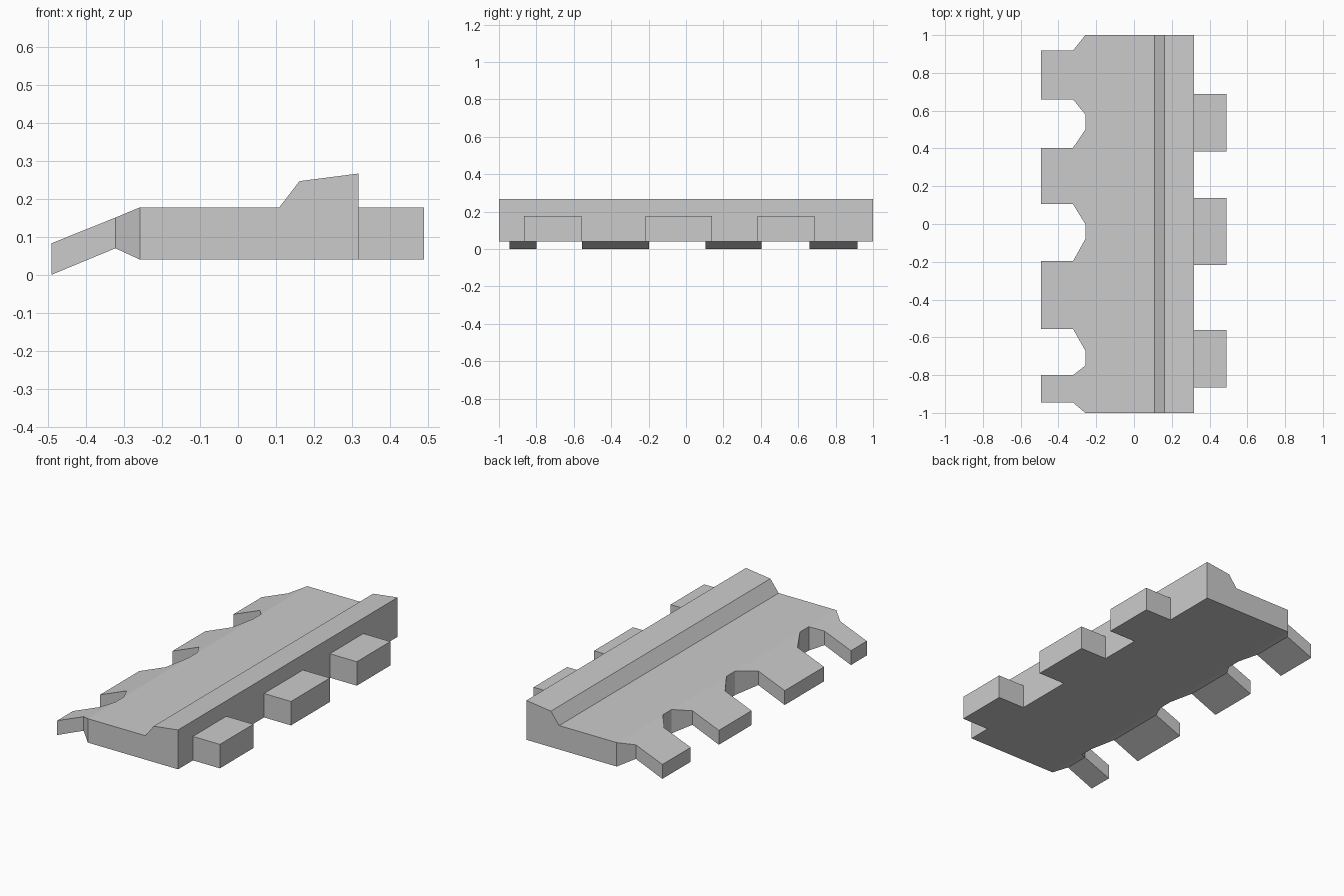
import bpy, bmesh

if "Cube" in bpy.data.objects:
    bpy.data.objects.remove(bpy.data.objects["Cube"])

Z0, Z1 = 0.04, 0.178          # underside and deck height
ROOT_L, ROOT_R = -0.258, 0.318


def finish(bm, name):
    bmesh.ops.recalc_face_normals(bm, faces=bm.faces)
    mesh = bpy.data.meshes.new(name)
    bm.to_mesh(mesh)
    bm.free()
    obj = bpy.data.objects.new(name, mesh)
    bpy.context.collection.objects.link(obj)
    return obj


def loft(name, sections):
    """Rectangular sections (x, y0, y1, z0, z1) joined along x; root end left open."""
    bm = bmesh.new()
    rings = [[bm.verts.new((x, y, z)) for y, z in
              ((y0, z0), (y1, z0), (y1, z1), (y0, z1))]
             for x, y0, y1, z0, z1 in sections]
    for a, b in zip(rings, rings[1:]):
        for i in range(4):
            j = (i + 1) % 4
            bm.faces.new((a[i], a[j], b[j], b[i]))
    bm.faces.new(rings[-1])
    bm.normal_update()
    # make the free end face away from the body, then match the sides to it
    return finish(bm, name)


# Main plate with the raised ridge, extruded along y
profile = [(ROOT_L, Z0), (ROOT_R, Z0), (ROOT_R, 0.267),
           (0.162, 0.247), (0.109, Z1), (ROOT_L, Z1)]
bm = bmesh.new()
face = bm.faces.new([bm.verts.new((x, -1, z)) for x, z in profile])
ext = bmesh.ops.extrude_face_region(bm, geom=[face])
bmesh.ops.translate(bm, vec=(0, 2, 0),
                    verts=[v for v in ext["geom"] if isinstance(v, bmesh.types.BMVert)])
finish(bm, "plate")

# Down-sloping teeth on the left: flared root, then a straight finger
teeth = [(0.58, 1.0, 0.66, 0.918), (0.0, 0.50, 0.105, 0.403),
         (-0.67, -0.08, -0.555, -0.197), (-1.0, -0.75, -0.945, -0.80)]
for i, (w0, w1, n0, n1) in enumerate(teeth, 1):
    loft(f"tooth_{i}", [(ROOT_L, w0, w1, Z0, Z1),
                        (-0.323, n0, n1, 0.07, 0.151),
                        (-0.492, n0, n1, 0.0, 0.083)])

# Hinge lugs on the right
for i, (y0, y1) in enumerate([(0.383, 0.688), (-0.217, 0.138), (-0.865, -0.56)], 1):
    loft(f"lug_{i}", [(ROOT_R, y0, y1, Z0, Z1), (0.49, y0, y1, Z0, Z1)])
